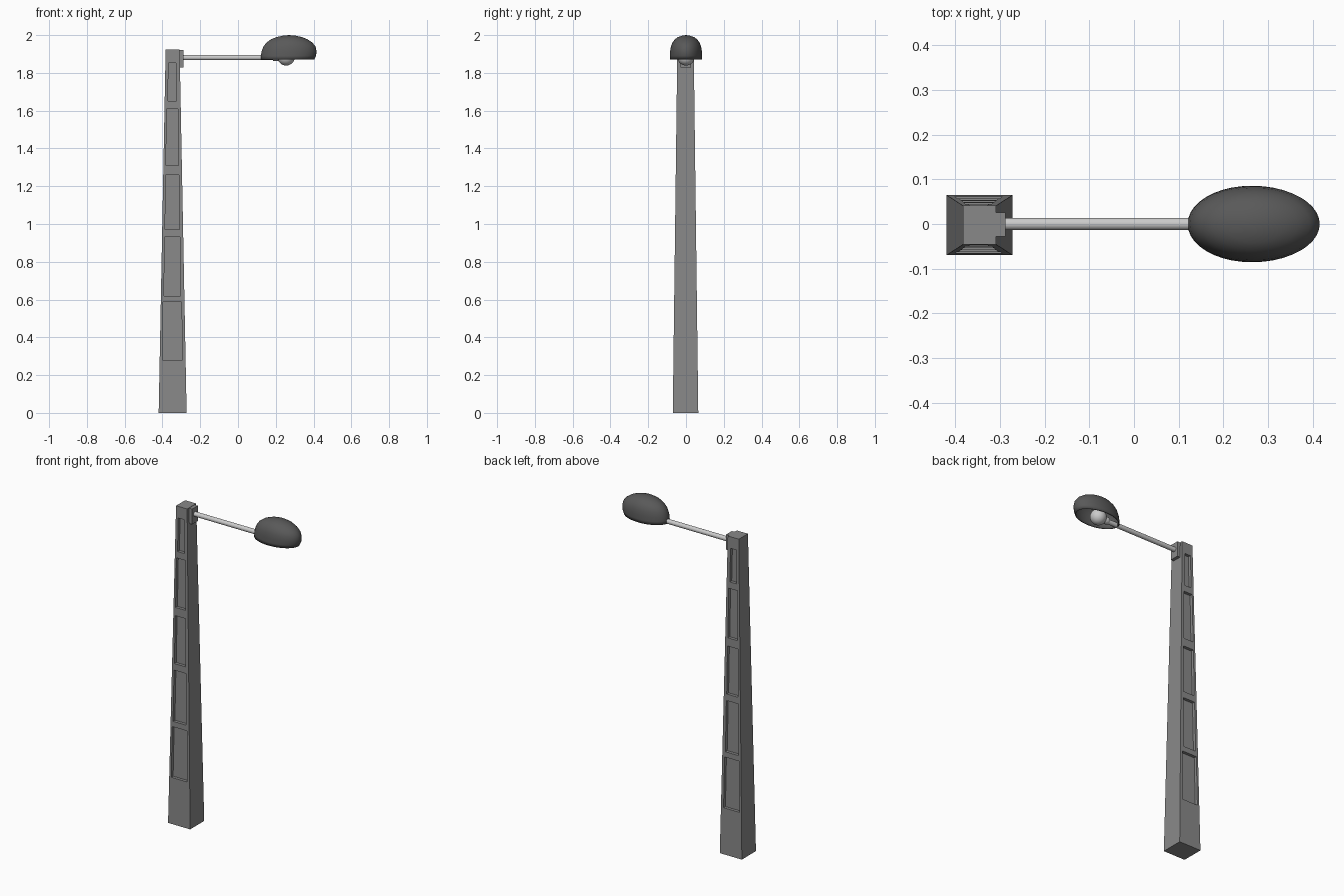
import bpy, bmesh, math
from mathutils import Vector, Matrix

if "Cube" in bpy.data.objects:
    bpy.data.objects.remove(bpy.data.objects["Cube"])


def material(name, v):
    m = bpy.data.materials.new(name)
    m.diffuse_color = (v, v, v, 1)
    m.use_nodes = True
    m.node_tree.nodes["Principled BSDF"].inputs["Base Color"].default_value = m.diffuse_color
    return m


DARK = material("dark_grey", 0.1)
MID = material("mid_grey", 0.25)
LIGHT = material("light_grey", 0.65)


def finish(bm, name, mat, smooth=False):
    bmesh.ops.recalc_face_normals(bm, faces=bm.faces[:])
    me = bpy.data.meshes.new(name)
    bm.to_mesh(me)
    bm.free()
    ob = bpy.data.objects.new(name, me)
    bpy.context.collection.objects.link(ob)
    me.materials.append(mat)
    if smooth:
        bpy.ops.object.select_all(action='DESELECT')
        ob.select_set(True)
        bpy.context.view_layer.objects.active = ob
        bpy.ops.object.shade_smooth_by_angle(angle=math.radians(40))
    return ob


def loft(bm, rings):
    """Closed solid through rings of equal point count."""
    loops = [[bm.verts.new(p) for p in r] for r in rings]
    n = len(loops[0])
    for a, b in zip(loops, loops[1:]):
        for i in range(n):
            bm.faces.new((a[i], a[(i + 1) % n], b[(i + 1) % n], b[i]))
    bm.faces.new(loops[0])
    bm.faces.new(loops[-1])


def rect(x0, x1, y0, y1, z):
    return [(x0, y0, z), (x1, y0, z), (x1, y1, z), (x0, y1, z)]


def lathe_x(name, profile, z, mat, sides=24):
    """Round part along x from (x, radius) pairs."""
    bm = bmesh.new()
    loft(bm, [[(x, r * math.cos(i * math.tau / sides), z + r * math.sin(i * math.tau / sides))
               for i in range(sides)] for x, r in profile])
    return finish(bm, name, mat, True)


# tapered concrete post
H, YC = 1.923, -0.0025
half_y = lambda z: 0.0675 - 0.024 * z / H
bm = bmesh.new()
loft(bm, [rect(-0.42, -0.272, YC - half_y(0), YC + half_y(0), 0),
          rect(-0.383, -0.309, YC - half_y(H), YC + half_y(H), H)])
post = finish(bm, "post", MID)

# recessed panels, front and back: z0, z1, bottom half width, top half width
panels = [(0.28, 0.587, 0.053, 0.049), (0.62, 0.93, 0.044, 0.040),
          (0.97, 1.26, 0.038, 0.035), (1.31, 1.61, 0.033, 0.030),
          (1.65, 1.853, 0.023, 0.020)]
DEPTH, XC = 0.018, -0.348
bm = bmesh.new()
for z0, z1, w0, w1 in panels:
    for s in (-1, 1):
        rings = []
        for z, w in ((z0, w0), (z1, w1)):
            ya = YC + s * (half_y(z) - DEPTH)
            yb = YC + s * (half_y(z) + 0.03)
            rings.append(rect(XC - w, XC + w, ya, yb, z))
        loft(bm, rings)
cutter = finish(bm, "panel_cutter", MID)
cutter.hide_render = True
cutter.hide_set(True)
mod = post.modifiers.new("panels", 'BOOLEAN')
mod.operation = 'DIFFERENCE'
mod.solver = 'EXACT'
mod.object = cutter

# bracket block holding the arm
bm = bmesh.new()
loft(bm, [rect(-0.325, -0.288, -0.028, 0.026, z) for z in (1.828, 1.921)])
finish(bm, "arm_bracket", MID)

# arm and bulb socket
lathe_x("arm", [(-0.30, 0.014), (0.19, 0.014)], 1.881, LIGHT)
lathe_x("bulb_socket", [(0.185, 0.018), (0.19, 0.021), (0.215, 0.021), (0.22, 0.018)], 1.883, LIGHT)

# bulb
bm = bmesh.new()
bmesh.ops.create_uvsphere(bm, u_segments=24, v_segments=14, radius=0.046,
                          matrix=Matrix.Translation((0.255, 0, 1.885)))
finish(bm, "bulb", LIGHT, True)

# oval lamp shade, open below: z, left x, right x, half width
levels = [(1.870, 0.120, 0.404, 0.0855), (1.890, 0.121, 0.413, 0.0855),
          (1.915, 0.125, 0.416, 0.084), (1.940, 0.135, 0.410, 0.080),
          (1.960, 0.150, 0.394, 0.072), (1.978, 0.175, 0.367, 0.059),
          (1.990, 0.205, 0.337, 0.042), (1.997, 0.238, 0.304, 0.021)]
N = 40
bm = bmesh.new()
loops = []
for z, xa, xb, w in levels:
    c, r = (xa + xb) / 2, (xb - xa) / 2
    loops.append([bm.verts.new((c + r * math.cos(i * math.tau / N), w * math.sin(i * math.tau / N), z))
                  for i in range(N)])
tip = bm.verts.new((0.271, 0, 2.0))
for i in range(N):
    j = (i + 1) % N
    for a, b in zip(loops, loops[1:]):
        bm.faces.new((a[i], a[j], b[j], b[i]))
    bm.faces.new((loops[-1][i], loops[-1][j], tip))
shade = finish(bm, "lamp_shade", DARK, True)
# keep the rim crisp by thickening before the smooth-by-angle result
sol = shade.modifiers.new("thickness", 'SOLIDIFY')
sol.thickness = 0.006
sol.offset = -1
